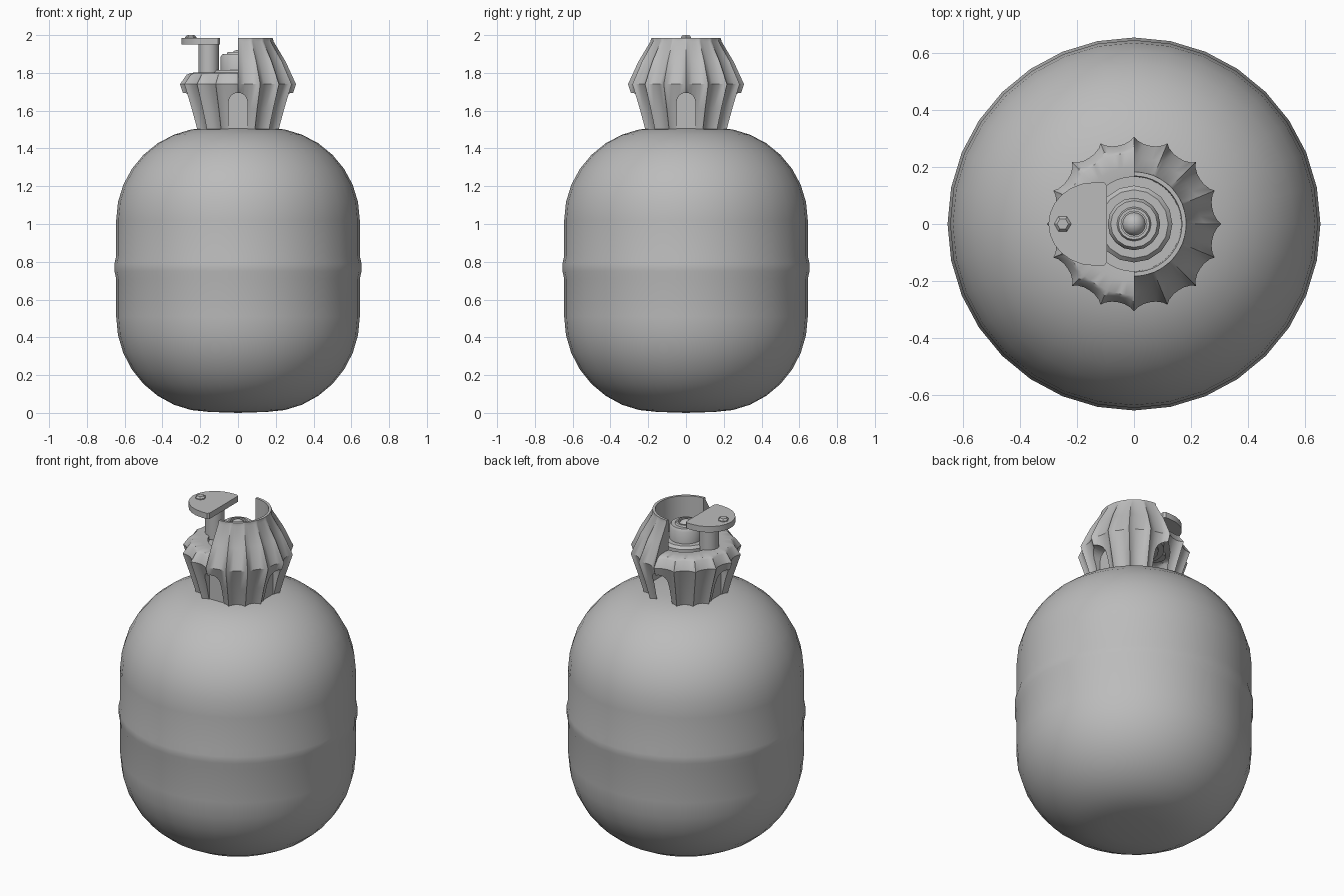
import bpy, bmesh, math
from mathutils import Vector

if "Cube" in bpy.data.objects:
    bpy.data.objects.remove(bpy.data.objects["Cube"])

grey = bpy.data.materials.new("plain_grey")
grey.use_nodes = True
grey.diffuse_color = (0.5, 0.5, 0.5, 1)
grey.node_tree.nodes["Principled BSDF"].inputs["Base Color"].default_value = (0.5, 0.5, 0.5, 1)


def finish(name, bm, angle=40):
    """Turn a bmesh into a shaded object."""
    bmesh.ops.remove_doubles(bm, verts=bm.verts, dist=0.0001)
    bmesh.ops.recalc_face_normals(bm, faces=bm.faces)
    mesh = bpy.data.meshes.new(name)
    bm.to_mesh(mesh)
    bm.free()
    mesh.materials.append(grey)
    ob = bpy.data.objects.new(name, mesh)
    bpy.context.collection.objects.link(ob)
    shade(ob, angle)
    return ob


def shade(ob, angle):
    bpy.ops.object.select_all(action='DESELECT')
    ob.select_set(True)
    bpy.context.view_layer.objects.active = ob
    bpy.ops.object.shade_smooth_by_angle(angle=math.radians(angle))


def skin(columns):
    """Bridge a closed loop of vertex columns with quads."""
    bm = bmesh.new()
    cols = [[bm.verts.new(p) for p in col] for col in columns]
    for a, b in zip(cols, cols[1:] + cols[:1]):
        for i in range(len(a) - 1):
            bm.faces.new((a[i], b[i], b[i + 1], a[i + 1]))
    return bm


def lathe(name, profile, sides, centre=(0, 0), angle=40):
    cols = []
    for k in range(sides):
        t = math.tau * k / sides
        cols.append([(centre[0] + r * math.cos(t), centre[1] + r * math.sin(t), z)
                     for r, z in profile])
    return finish(name, skin(cols), angle)


def prism(name, outline, low, high, place=lambda x, y, z: (x, y, z)):
    """Extrude a 2D outline between two heights."""
    bm = bmesh.new()
    a = [bm.verts.new(place(x, y, low)) for x, y in outline]
    b = [bm.verts.new(place(x, y, high)) for x, y in outline]
    bm.faces.new(a)
    bm.faces.new(b)
    for i in range(len(a)):
        j = (i + 1) % len(a)
        bm.faces.new((a[i], a[j], b[j], b[i]))
    return finish(name, bm)


# Tank body with rounded ends and a slight weld ridge
arc = [math.pi / 2 * i / 8 for i in range(9)]
bottom = [(0.15 + 0.495 * math.sin(t), 0.51 - 0.505 * math.cos(t)) for t in arc]
top = [(0.15 + 0.495 * math.cos(t), 1.02 + 0.49 * math.sin(t)) for t in arc]
ridge = [(0.645, 0.71), (0.654, 0.75), (0.654, 0.79), (0.645, 0.83)]
lathe("tank_body", [(0, 0)] + bottom + ridge + top + [(0, 1.515)], 32, angle=50)

# Fluted collar: low shelf on one half, tall guard on the other
low = [(0, 1.49), (0.222, 1.49), (0.255, 1.61), (0.298, 1.74), (0.268, 1.79),
       (0.25, 1.80), (0.20, 1.803), (0.165, 1.80), (0.165, 1.77), (0, 1.77)]
tall = [(0, 1.49), (0.222, 1.49), (0.255, 1.61), (0.298, 1.74), (0.245, 1.86),
        (0.187, 1.965), (0.183, 1.985), (0.168, 1.985), (0.165, 1.77), (0, 1.77)]
rib_low = [0, .008, .01, .009, .004, 0, 0, 0, 0, 0]
rib_tall = [0, .008, .01, .009, .007, .002, 0, 0, 0, 0]
flute = {-0.5: -2.0, -0.3: -1.7, -0.1: -0.5, 0: 1, 0.1: -0.5, 0.3: -1.7}


def collar_column(rib, offset, profile, ribs):
    t = math.tau * (rib + offset) / 16
    return [((r + d * flute[offset]) * math.cos(t), (r + d * flute[offset]) * math.sin(t), z)
            for (r, z), d in zip(profile, ribs)]


columns = []
for rib in range(16):
    for offset in flute:
        place = rib + offset
        is_low = 4 < place < 12
        pair = (low, rib_low) if is_low else (tall, rib_tall)
        other = (tall, rib_tall) if is_low else (low, rib_low)
        if place == 4:      # doubled columns form the step between the halves
            columns += [collar_column(rib, offset, tall, rib_tall),
                        collar_column(rib, offset, low, rib_low)]
        elif place == 12:
            columns += [collar_column(rib, offset, low, rib_low),
                        collar_column(rib, offset, tall, rib_tall)]
        else:
            columns.append(collar_column(rib, offset, *pair))
collar = finish("fluted_collar", skin(columns), 35)

# Arched openings on the four sides of the collar
arch = [(-0.05, 1.4)] + [(-0.05 * math.cos(math.pi * i / 10), 1.645 + 0.05 * math.sin(math.pi * i / 10))
                         for i in range(11)] + [(0.05, 1.4)]
for k in range(4):
    c, s = round(math.cos(k * math.pi / 2)), round(math.sin(k * math.pi / 2))
    cutter = prism("arch_cutter", arch, 0.2, 0.5,
                   lambda u, z, d: (d * c - u * s, d * s + u * c, z))
    cutter.hide_render = True
    mod = collar.modifiers.new("arch", 'BOOLEAN')
    mod.operation = 'DIFFERENCE'
    mod.solver = 'EXACT'
    mod.object = cutter
    bpy.ops.object.select_all(action='DESELECT')
    bpy.context.view_layer.objects.active = collar
    collar.select_set(True)
    bpy.ops.object.modifier_apply(modifier=mod.name)
    bpy.data.objects.remove(cutter)
shade(collar, 35)

# Valve in the middle of the collar
lathe("valve_base", [(0, 1.76), (0.135, 1.76), (0.135, 1.80), (0.12, 1.815), (0, 1.815)], 16)
lathe("valve_stem", [(0, 1.8), (0.092, 1.8), (0.092, 1.885), (0.082, 1.9), (0.06, 1.9),
                     (0.055, 1.91), (0.045, 1.91), (0.045, 1.89), (0, 1.89)], 16)
ball = [(0.042 * math.sin(math.pi * i / 8), 1.88 - 0.042 * math.cos(math.pi * i / 8)) for i in range(9)]
lathe("valve_ball", ball, 16)

# Lever: post, half-round thumb plate and bolt
lathe("lever_post", [(0, 1.78), (0.054, 1.78), (0.054, 1.955), (0, 1.955)], 16, (-0.155, 0))
plate = [(-0.095, 0.135), (-0.105, 0.146)]
plate += [(-0.14 - 0.16 * math.sin(math.pi * i / 12), 0.146 * math.cos(math.pi * i / 12)) for i in range(13)]
plate += [(-0.105, -0.146), (-0.095, -0.135)]
prism("lever_plate", plate, 1.95, 1.985)
lathe("lever_bolt", [(0, 1.98), (0.03, 1.98), (0.03, 1.99), (0.02, 2.0), (0, 2.0)], 6, (-0.25, 0))
